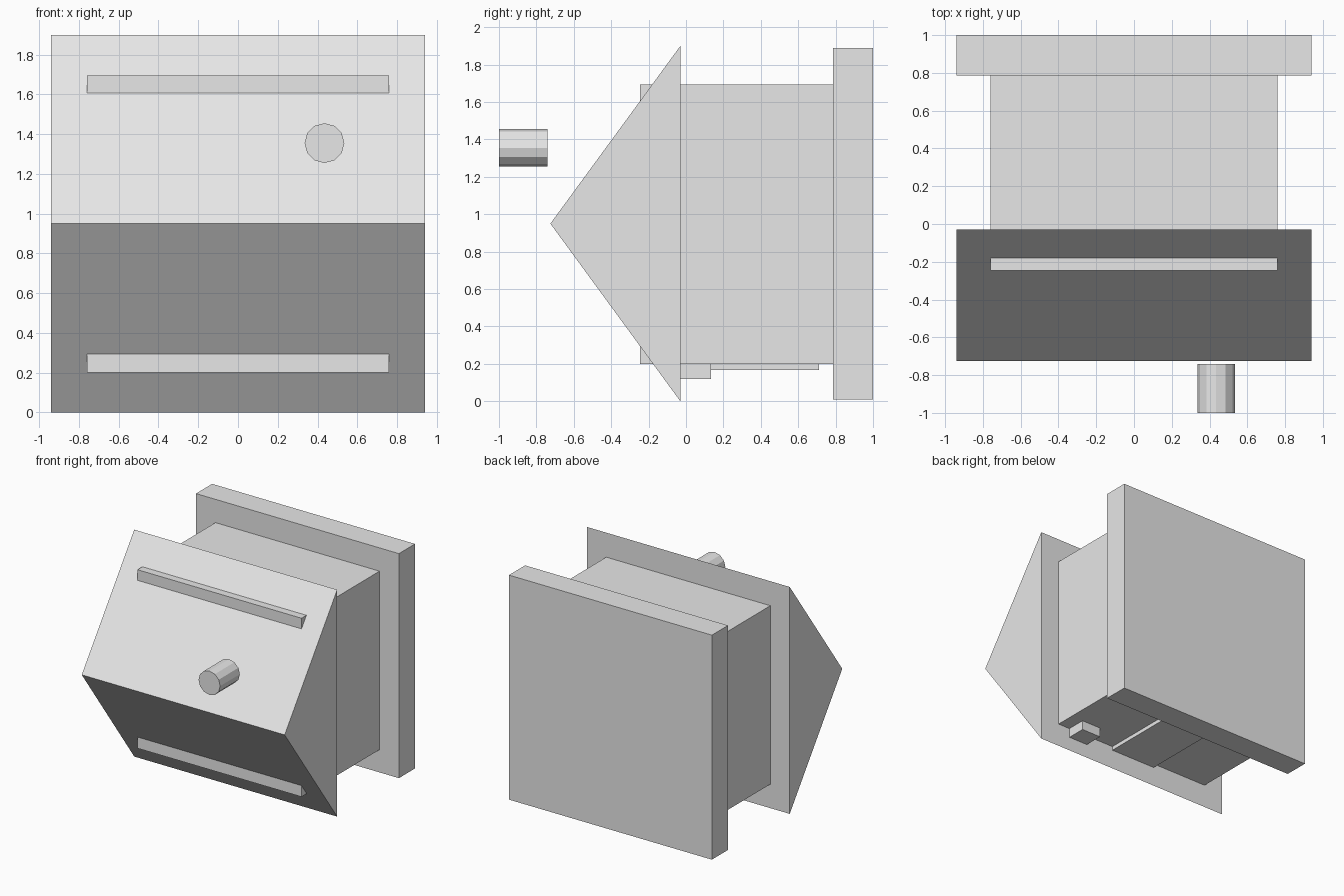
import bpy
import bmesh
import math

if "Cube" in bpy.data.objects:
    bpy.data.objects.remove(bpy.data.objects["Cube"])

grey = bpy.data.materials.new("light grey")
grey.diffuse_color = (0.8, 0.8, 0.8, 1.0)
grey.use_nodes = True
grey.node_tree.nodes["Principled BSDF"].inputs["Base Color"].default_value = grey.diffuse_color


def finish(name, bm):
    """Turn a bmesh into a named, flat-shaded object."""
    bmesh.ops.recalc_face_normals(bm, faces=bm.faces)
    mesh = bpy.data.meshes.new(name)
    bm.to_mesh(mesh)
    bm.free()
    mesh.materials.append(grey)
    obj = bpy.data.objects.new(name, mesh)
    bpy.context.collection.objects.link(obj)
    return obj


def box(name, x, y, z):
    """Box from (low, high) pairs along each axis."""
    bm = bmesh.new()
    bmesh.ops.create_cube(bm, size=1)
    for v in bm.verts:
        v.co = [lo + (c + 0.5) * (hi - lo) for c, (lo, hi) in zip(v.co, (x, y, z))]
    return finish(name, bm)


# Main body and the wide slab behind it
box("body", (-0.76, 0.76), (-0.245, 0.787), (0.2, 1.695))
box("back_plate", (-0.94, 0.94), (0.787, 1.0), (0.01, 1.89))

# Small parts under the body
box("bottom_block", (0.465, 0.647), (-0.03, 0.133), (0.12, 0.2))
box("bottom_panel", (-0.23, 0.2), (-0.03, 0.71), (0.167, 0.2))

# Pointed front: triangular profile extruded across the width
bm = bmesh.new()
profile = [(-0.03, 0.0), (-0.725, 0.95), (-0.03, 1.9)]
face = bm.faces.new([bm.verts.new((-0.94, y, z)) for y, z in profile])
side = bmesh.ops.extrude_face_region(bm, geom=[face], use_keep_orig=True)["geom"]
bmesh.ops.translate(bm, vec=(1.88, 0, 0),
                    verts=[g for g in side if isinstance(g, bmesh.types.BMVert)])
finish("front_wedge", bm)

# Floating twelve-sided knob in front of the wedge
bm = bmesh.new()
bmesh.ops.create_cone(bm, cap_ends=True, segments=12,
                      radius1=0.1, radius2=0.1, depth=0.26)
knob = finish("knob", bm)
knob.rotation_euler = (math.radians(90), 0, 0)
knob.location = (0.435, -0.87, 1.355)
